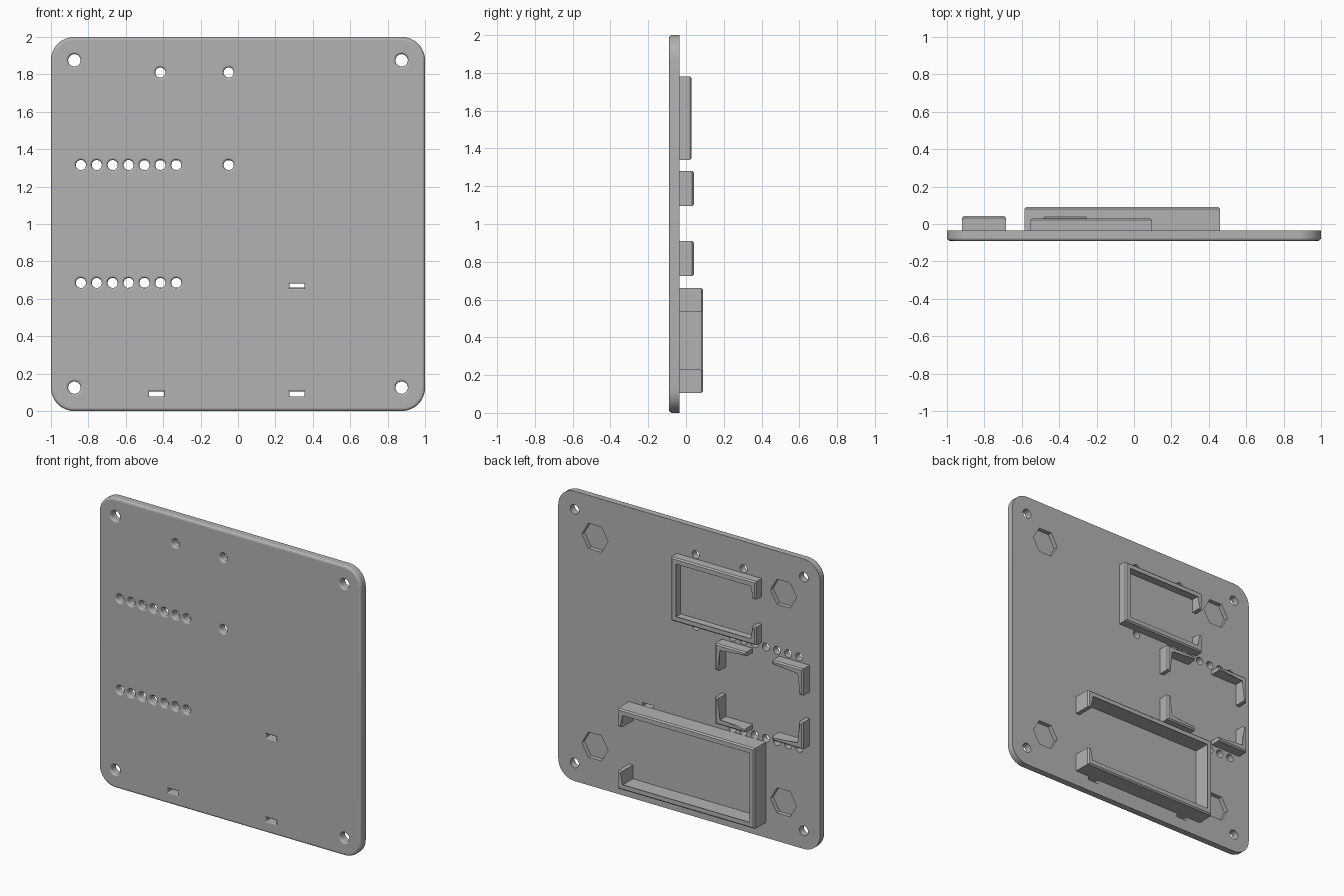
import bpy, bmesh
from math import sin, cos, pi, radians

FRONT, BACK = -0.09, -0.035      # faces of the plate
WALL = 0.03                      # wall thickness
STUB = 0.125                     # length of the short end walls

if "Cube" in bpy.data.objects:
    bpy.data.objects.remove(bpy.data.objects["Cube"])

grey = bpy.data.materials.new("plain grey")
grey.use_nodes = True
colour = (0.45, 0.45, 0.45, 1)
grey.diffuse_color = colour
grey.node_tree.nodes["Principled BSDF"].inputs["Base Color"].default_value = colour


def finish(bm, name):
    bmesh.ops.recalc_face_normals(bm, faces=bm.faces)
    mesh = bpy.data.meshes.new(name)
    bm.to_mesh(mesh)
    bm.free()
    mesh.materials.append(grey)
    ob = bpy.data.objects.new(name, mesh)
    bpy.context.collection.objects.link(ob)
    return ob


def loft(bm, sections):
    """Closed solid through (y, outline) sections; outlines are x, z points."""
    rings = [[bm.verts.new((x, y, z)) for x, z in pts] for y, pts in sections]
    n = len(rings[0])
    for a, b in zip(rings, rings[1:]):
        for i in range(n):
            j = (i + 1) % n
            bm.faces.new((a[i], a[j], b[j], b[i]))
    bm.faces.new(rings[0])
    bm.faces.new(rings[-1])


def circle(x, z, r, n=32):
    return [(x + r * cos(2 * pi * i / n), z + r * sin(2 * pi * i / n)) for i in range(n)]


def rounded_square(half, r, n=10):
    pts = []
    for q, (sx, sz) in enumerate([(1, 1), (-1, 1), (-1, -1), (1, -1)]):
        for i in range(n + 1):
            a = pi / 2 * (q + i / n)
            pts.append((sx * (half - r) + r * cos(a), 1 + sz * (half - r) + r * sin(a)))
    return pts


def rounded_lip(fillet, steps=3):
    """Depth and outward growth along a quarter-round edge."""
    for i in range(steps + 1):
        a = pi / 2 * i / steps
        yield fillet * (1 - cos(a)), fillet * (1 - sin(a))


def through_cut(bm, outline, fillet=0.012):
    """Cutter through the plate, with a rounded lip at the front."""
    sections = [(FRONT - 0.03, outline(fillet))]
    sections += [(FRONT + d, outline(g)) for d, g in rounded_lip(fillet)]
    loft(bm, sections + [(BACK + 0.03, outline(0))])


# Plate with a rounded front edge
bm = bmesh.new()
lip = 0.016
body = [(FRONT + d, rounded_square(1 - lip + lip * 1 - g_in, 0.125 - g_in))
        for d, g_in in [(lip * (1 - cos(a)), lip * (1 - sin(a)))
                        for a in (0, pi / 6, pi / 3, pi / 2)]]
loft(bm, body + [(BACK, rounded_square(1, 0.125))])
plate = finish(bm, "plate")

# Holes, slots and hexagonal pockets
bm = bmesh.new()
for sx in (-1, 1):
    for sz in (-1, 1):
        x, z = sx * 0.875, 1 + sz * 0.875
        through_cut(bm, lambda g: circle(x, z, 0.033 + g))
        hexagon = circle(sx * 0.72, 1 + sz * 0.72, 0.1, 6)
        loft(bm, [(BACK - 0.03, hexagon), (BACK + 0.03, hexagon)])
small = [(-0.84 + 0.085 * i, z) for i in range(7) for z in (1.315, 0.685)]
small += [(-0.05, 1.315), (-0.05, 1.81), (-0.415, 1.81)]
for x, z in small:
    through_cut(bm, lambda g: circle(x, z, 0.027 + g, 24))
for x, z in [(0.315, 0.668), (0.315, 0.092), (-0.435, 0.092)]:
    through_cut(bm, lambda g: [(x + sx * (0.04 + g), z + sz * (0.013 + g))
                               for sx, sz in [(-1, -1), (1, -1), (1, 1), (-1, 1)]], 0.007)
cutter = finish(bm, "hole_cutter")
cutter.hide_render = True
cut = plate.modifiers.new("holes", "BOOLEAN")
cut.operation = "DIFFERENCE"
cut.solver = "EXACT"
cut.object = cutter
bpy.context.view_layer.objects.active = plate
plate.select_set(True)
bpy.ops.object.modifier_apply(modifier=cut.name)
bpy.data.objects.remove(cutter)
bpy.ops.object.shade_smooth_by_angle(angle=radians(14))


def wall(name, path, top):
    """Square-cornered wall; the path is its outer side, thickness to the left."""
    dirs = []
    for (ax, az), (bx, bz) in zip(path, path[1:]):
        length = abs(bx - ax) + abs(bz - az)
        dirs.append(((bx - ax) / length, (bz - az) / length))
    inner = []
    for i, (x, z) in enumerate(path):
        for dx, dz in set(dirs[max(i - 1, 0):i + 1]):
            x, z = x - dz * WALL, z + dx * WALL
        inner.append((x, z))
    outline = path + inner[::-1]
    bm = bmesh.new()
    loft(bm, [(BACK - 0.002, outline), (top, outline)])
    rim = [e for e in bm.edges if all(abs(v.co.y - top) < 1e-5 for v in e.verts)]
    bmesh.ops.bevel(bm, geom=rim, offset=0.009, segments=1, affect="EDGES")
    return finish(bm, name)


# Upper tray, open in the middle of its -x end
l, r, b, t = -0.553, 0.095, 1.34, 1.78
wall("upper_tray_wall",
     [(l, b + STUB), (l, b), (r, b), (r, t), (l, t), (l, t - STUB)], 0.03)

# Lower tray, open in the middle of its +x end
l, r, b, t = -0.585, 0.46, 0.105, 0.66
wall("lower_tray_wall",
     [(r, t - STUB), (r, t), (l, t), (l, b), (r, b), (r, b + STUB)], 0.09)

# Four corner brackets between the trays
for side, x, sx in [("right", -0.92, 1), ("left", -0.25, -1)]:
    for level, z, sz in [("lower", 0.725, 1), ("upper", 1.28, -1)]:
        path = [(x, z + sz * 0.185), (x, z), (x + sx * 0.235, z)]
        wall(f"{level}_{side}_bracket", path if sx == sz else path[::-1], 0.042)
